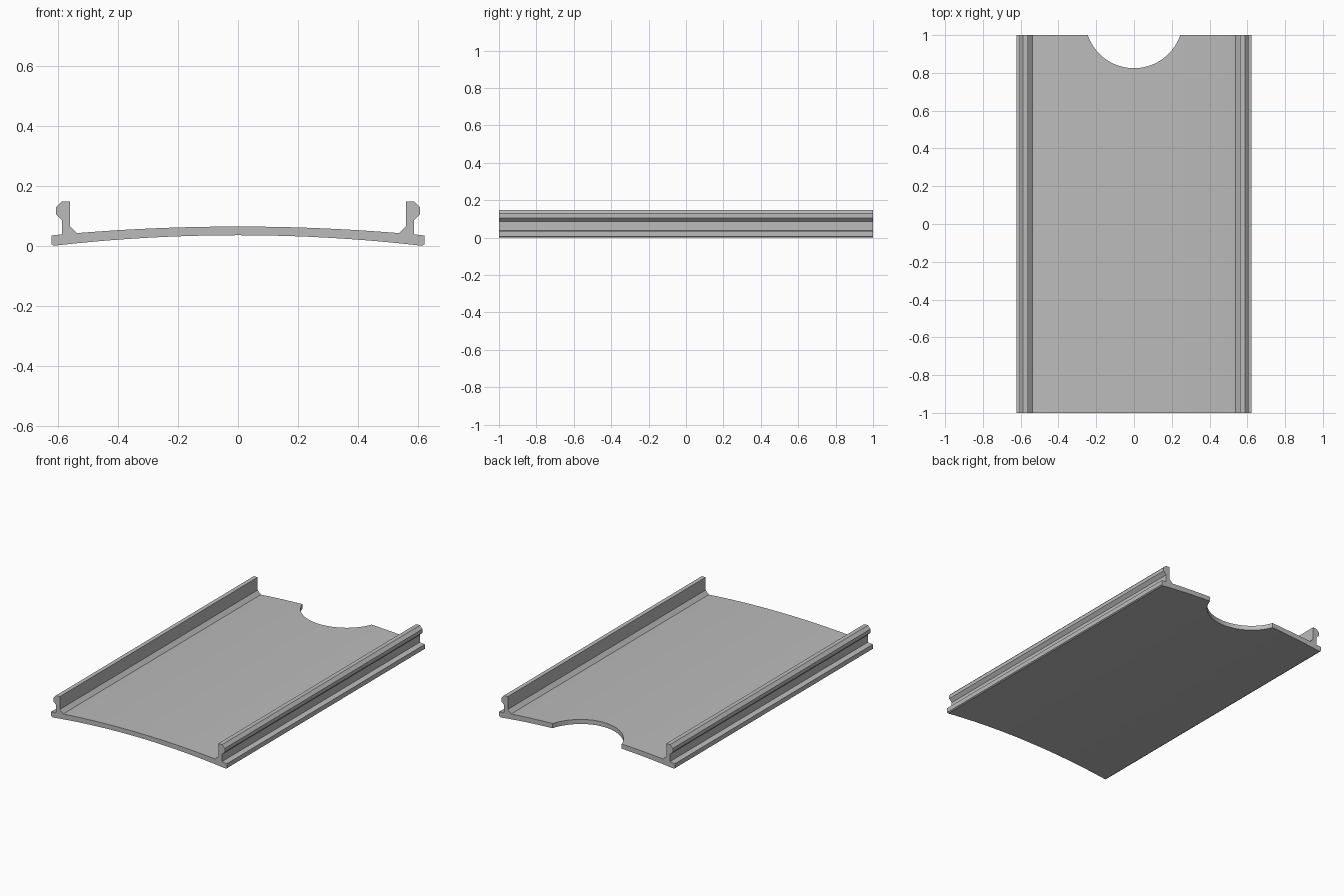
import bpy
import bmesh
import math
from mathutils import Matrix

cube = bpy.data.objects.get("Cube")
if cube:
    bpy.data.objects.remove(cube, do_unlink=True)

HALF_LENGTH = 1.0
ARC_STEPS = 32


def make_material(name, color):
    mat = bpy.data.materials.new(name)
    mat.use_nodes = True
    mat.diffuse_color = color
    mat.node_tree.nodes["Principled BSDF"].inputs["Base Color"].default_value = color
    return mat


def make_object(name, bm):
    bmesh.ops.recalc_face_normals(bm, faces=bm.faces)
    mesh = bpy.data.meshes.new(name)
    bm.to_mesh(mesh)
    bm.free()
    obj = bpy.data.objects.new(name, mesh)
    bpy.context.collection.objects.link(obj)
    return obj


def arc(half_width, crown, edge):
    """Shallow circular arc from -half_width to +half_width."""
    sag = crown - edge
    radius = (half_width ** 2 + sag ** 2) / (2 * sag)
    limit = math.asin(half_width / radius)
    angles = [limit * (2 * i / ARC_STEPS - 1) for i in range(ARC_STEPS + 1)]
    return [(radius * math.sin(a), crown - radius + radius * math.cos(a)) for a in angles]


# Right rail outline, from the lower lip up and over to the inner fillet
rail = [(0.622, 0.005), (0.622, 0.034), (0.587, 0.038), (0.587, 0.085),
        (0.607, 0.105), (0.607, 0.128), (0.588, 0.147), (0.561, 0.147),
        (0.561, 0.065)]
mirrored_rail = [(-x, z) for x, z in reversed(rail)]

# Closed cross-section: bowed underside, rail, bowed top, mirrored rail
outline = (arc(0.614, 0.035, 0.0) + rail
           + arc(0.538, 0.064, 0.042)[::-1] + mirrored_rail)

# Extruded tray
bm = bmesh.new()
section = bm.faces.new([bm.verts.new((x, -HALF_LENGTH, z)) for x, z in outline])
result = bmesh.ops.extrude_face_region(bm, geom=[section], use_keep_orig=True)
moved = [v for v in result["geom"] if isinstance(v, bmesh.types.BMVert)]
bmesh.ops.translate(bm, verts=moved, vec=(0, 2 * HALF_LENGTH, 0))
tray = make_object("railed_tray", bm)
tray.data.materials.append(make_material("plain grey", (0.5, 0.5, 0.5, 1)))

# Round finger notch in the back edge
bm = bmesh.new()
bmesh.ops.create_cone(bm, cap_ends=True, segments=96, radius1=0.259, radius2=0.259,
                      depth=1, matrix=Matrix.Translation((0, 1.084, 0)))
cutter = make_object("notch_cutter", bm)
cutter.hide_render = True

cut = tray.modifiers.new("back_notch", "BOOLEAN")
cut.operation = "DIFFERENCE"
cut.solver = "EXACT"
cut.object = cutter

bpy.ops.object.select_all(action="DESELECT")
bpy.context.view_layer.objects.active = tray
tray.select_set(True)
bpy.ops.object.modifier_apply(modifier=cut.name)
bpy.data.objects.remove(cutter, do_unlink=True)

# Smooth bow and notch, crisp rail edges
bpy.ops.object.shade_smooth_by_angle(angle=math.radians(20))
